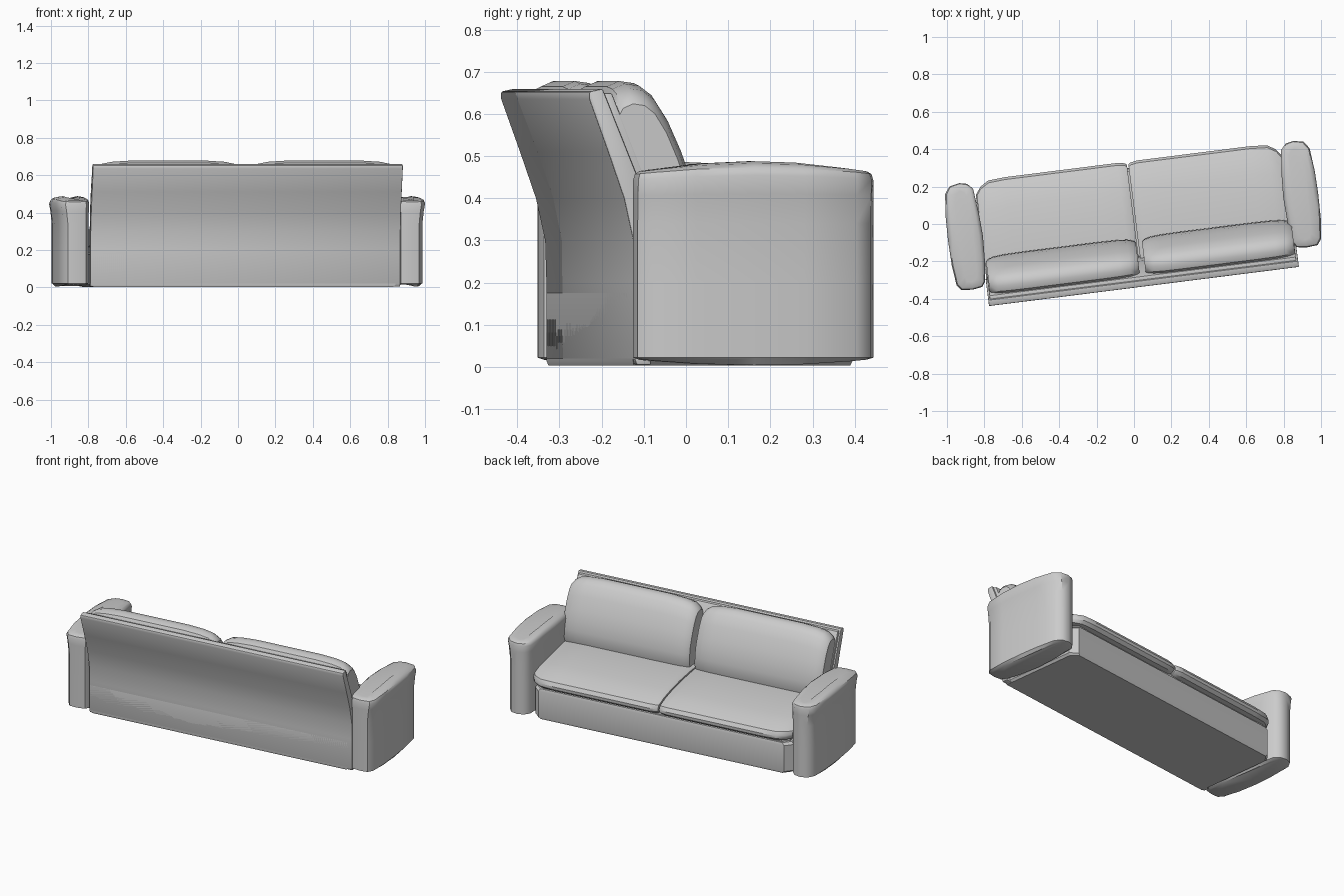
import bpy, bmesh, math
from mathutils import Matrix, Vector

if "Cube" in bpy.data.objects:
    bpy.data.objects.remove(bpy.data.objects["Cube"])

TURN = Matrix.Rotation(math.radians(7.2), 4, 'Z')  # the sofa stands slightly turned


def loft(name, rings, bevel=0.0, angle=30):
    """Skin a list of equal-length point rings, cap the ends, smooth soft edges."""
    bm = bmesh.new()
    loops = [[bm.verts.new(TURN @ Vector(p)) for p in ring] for ring in rings]
    n = len(loops[0])
    for a, b in zip(loops, loops[1:]):
        for i in range(n):
            j = (i + 1) % n
            bm.faces.new((a[i], a[j], b[j], b[i]))
    bm.faces.new(loops[0])
    bm.faces.new(loops[-1])
    bmesh.ops.recalc_face_normals(bm, faces=bm.faces)
    if bevel:
        edges = [e for e in bm.edges if e.calc_face_angle(0) > math.radians(40)]
        bmesh.ops.bevel(bm, geom=edges, offset=bevel, segments=2, profile=0.5, affect='EDGES')
    me = bpy.data.meshes.new(name)
    bm.to_mesh(me)
    bm.free()
    me.polygons.foreach_set("use_smooth", [True] * len(me.polygons))
    me.set_sharp_from_angle(angle=math.radians(angle))
    ob = bpy.data.objects.new(name, me)
    bpy.context.collection.objects.link(ob)
    return ob


def extrude(name, profile, u0, u1, bevel=0.0):
    return loft(name, [[(u, v, z) for v, z in profile] for u in (u0, u1)], bevel)


def cushion(name, profile, u0, u1, centre, ends0, ends1):
    """Sweep a side profile from u0 to u1, shrinking it (in v and z) toward centre at the ends."""
    cv, cz = centre
    stations = [(u0 + d, a, b) for d, a, b in ends0]
    stations += [(u1 - d, a, b) for d, a, b in reversed(ends1)]
    return loft(name, [[(u, cv + (v - cv) * a, cz + (z - cz) * b) for v, z in profile]
                       for u, a, b in stations], angle=35)


# Curved back panel and the thin layer in front of it
extrude("back_panel", [(-.225, .005), (-.23, .02), (-.23, .2), (-.233, .3), (-.255, .4),
                       (-.293, .51), (-.338, .635), (-.338, .653), (-.306, .66), (-.226, .46),
                       (-.195, .36), (-.19, .005)], -.824, .846, .004)
extrude("back_lining", [(-.31, .63), (-.305, .65), (-.283, .65), (-.20, .44),
                        (-.17, .2), (-.22, .2), (-.24, .44)], -.815, .836, .004)

# Base with chamfered front corners
foot = [(-.82, -.23), (.82, -.23), (.82, .26), (.78, .3), (-.78, .3), (-.82, .26)]
loft("base", [[(u * k, v * k, z) for u, v in foot]
              for z, k in ((.003, .985), (.015, 1), (.175, 1), (.19, .985))])
loft("seat_support", [[(u * .97, v * .95, z) for u, v in foot] for z in (.18, .225)])

# Seat and back cushions: (inset, depth scale, height scale) at each end
seat = [(-.2, .22), (.27, .2), (.315, .205), (.333, .222), (.335, .24), (.322, .262),
        (.26, .285), (.18, .302), (.06, .319), (-.08, .327), (-.2, .327)]
back = [(-.2, .27), (-.09, .29), (-.072, .34), (-.076, .4), (-.086, .46), (-.107, .52),
        (-.14, .595), (-.175, .65), (-.205, .673), (-.24, .678), (-.27, .665),
        (-.285, .635), (-.235, .48)]
seat_outer = [(0, .84, .8), (.025, .92, .88), (.07, .985, .95), (.16, 1, 1)]
seat_inner = [(0, .965, .84), (.012, .985, .92), (.05, 1, .97), (.16, 1, 1)]
back_ends = [(0, .8, .83), (.012, .88, .88), (.045, .95, .945), (.1, .985, .98), (.2, 1, 1)]
cushion("seat_cushion_left", seat, -.815, .002, (-.1, .24), seat_outer, seat_inner)
cushion("seat_cushion_right", seat, .01, .828, (-.1, .24), seat_inner, seat_outer)
cushion("back_cushion_left", back, -.81, -.003, (-.2, .36), back_ends, back_ends)
cushion("back_cushion_right", back, .03, .835, (-.2, .36), back_ends, back_ends)

# Arms: bulging footprint, flared near the top, with an arched and rounded top
plan = [(.83, -.205), (.848, -.232), (.9, -.24), (.948, -.235), (.97, -.205), (.982, -.1),
        (.985, .04), (.982, .16), (.97, .285), (.942, .323), (.9, .334), (.86, .325),
        (.832, .295), (.818, .16), (.812, .04), (.818, -.1)]
# height, width scale, depth scale, outward flare, end drop
levels = [(.004, .8, .95, 0, -.014), (.022, .97, 1, 0, 0), (.2, .97, 1, 0, 0),
          (.34, .97, 1, 0, 0), (.41, 1, 1, .005, .004), (.455, 1.03, 1, .01, .012),
          (.473, .96, .985, .009, .016), (.483, .8, .95, .005, .02), (.488, .45, .85, 0, .022)]
for side, s in (("left", -1), ("right", 1)):
    rings = []
    for z, ku, kv, flare, drop in levels:
        rings.append([(s * (.9 + (u - .9) * ku + flare * (u > .91)), .045 + (v - .045) * kv,
                       z - drop * ((v - .045) / .29) ** 2) for u, v in plan])
    loft("arm_" + side, rings, angle=40)
